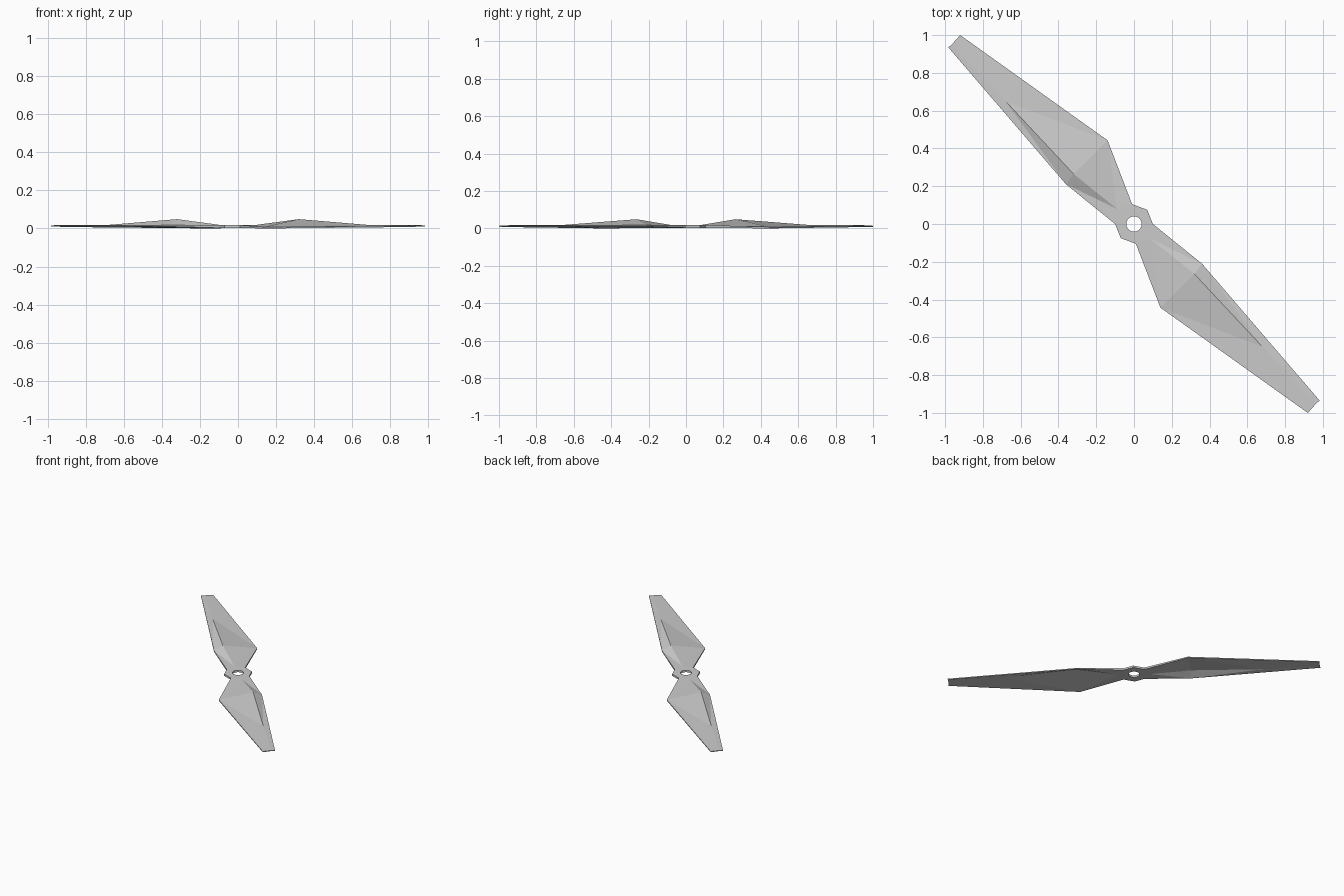
import bpy, bmesh
from math import cos, sin, tau

if "Cube" in bpy.data.objects:
    bpy.data.objects.remove(bpy.data.objects["Cube"])

# One blade: name -> x, y, top z, bottom z (opposite blade is a half turn)
BLADE = {
    "root_lead": (0.10, 0.0, 0.018, 0.003),
    "root_trail": (0.01, -0.105, 0.018, 0.003),
    "hub_corner": (0.07, 0.075, 0.018, 0.003),
    "ridge0": (0.09, -0.08, 0.018, 0.004),
    "ridge1": (0.32, -0.265, 0.049, 0.039),
    "ridge2": (0.68, -0.65, 0.019, 0.012),
    "ridge3": (0.965, -0.95, 0.017, 0.011),
    "lead": (0.36, -0.21, 0.017, 0.010),
    "tip_lead": (0.983, -0.935, 0.016, 0.010),
    "tip_trail": (0.92, -1.0, 0.014, 0.008),
    "trail": (0.14, -0.443, 0.008, 0.0),
}
FACES = """root_lead root_trail ridge0
root_lead ridge0 lead
ridge0 ridge1 lead
ridge0 root_trail trail
ridge0 trail ridge1
lead ridge1 ridge2
lead ridge2 tip_lead
ridge2 ridge3 tip_lead
ridge1 trail ridge2
ridge2 trail tip_trail
ridge2 tip_trail ridge3"""

bm = bmesh.new()
low = bm.verts.layers.float.new("low")


def point(x, y, top, bottom):
    v = bm.verts.new((x, y, top))
    v[low] = bottom
    return v


# Blade top surfaces
sides = []
for s in (1, -1):
    p = {n: point(s * x, s * y, t, b) for n, (x, y, t, b) in BLADE.items()}
    for row in FACES.splitlines():
        bm.faces.new([p[n] for n in row.split()])
    sides.append(p)

# Hub top surface with a round shaft hole
a, b = sides
outer = [a["root_trail"], a["root_lead"], a["hub_corner"],
         b["root_trail"], b["root_lead"], b["hub_corner"]]
hole = [point(0.041 * cos(tau * i / 20), 0.041 * sin(tau * i / 20), 0.018, 0.003)
        for i in range(20)]
edges = []
for loop in (outer, hole):
    for i, v in enumerate(loop):
        w = loop[(i + 1) % len(loop)]
        edges.append(bm.edges.get((v, w)) or bm.edges.new((v, w)))
bmesh.ops.triangle_fill(bm, edges=edges, use_beauty=True, use_dissolve=False)
# Keep the shaft hole open
holeset = set(hole)
bmesh.ops.delete(bm, geom=[f for f in bm.faces if all(v in holeset for v in f.verts)],
                 context='FACES_ONLY')

# Underside and rim walls
tops = list(bm.faces)
rim = [e for e in bm.edges if len(e.link_faces) == 1]
under = {}
for v in list(bm.verts):
    under[v] = bm.verts.new((v.co.x, v.co.y, v[low]))
for f in tops:
    bm.faces.new([under[v] for v in reversed(f.verts)])
for e in rim:
    v, w = e.verts
    bm.faces.new((v, w, under[w], under[v]))
bmesh.ops.recalc_face_normals(bm, faces=bm.faces)

mesh = bpy.data.meshes.new("propeller")
bm.to_mesh(mesh)
bm.free()
bpy.context.collection.objects.link(bpy.data.objects.new("propeller", mesh))
